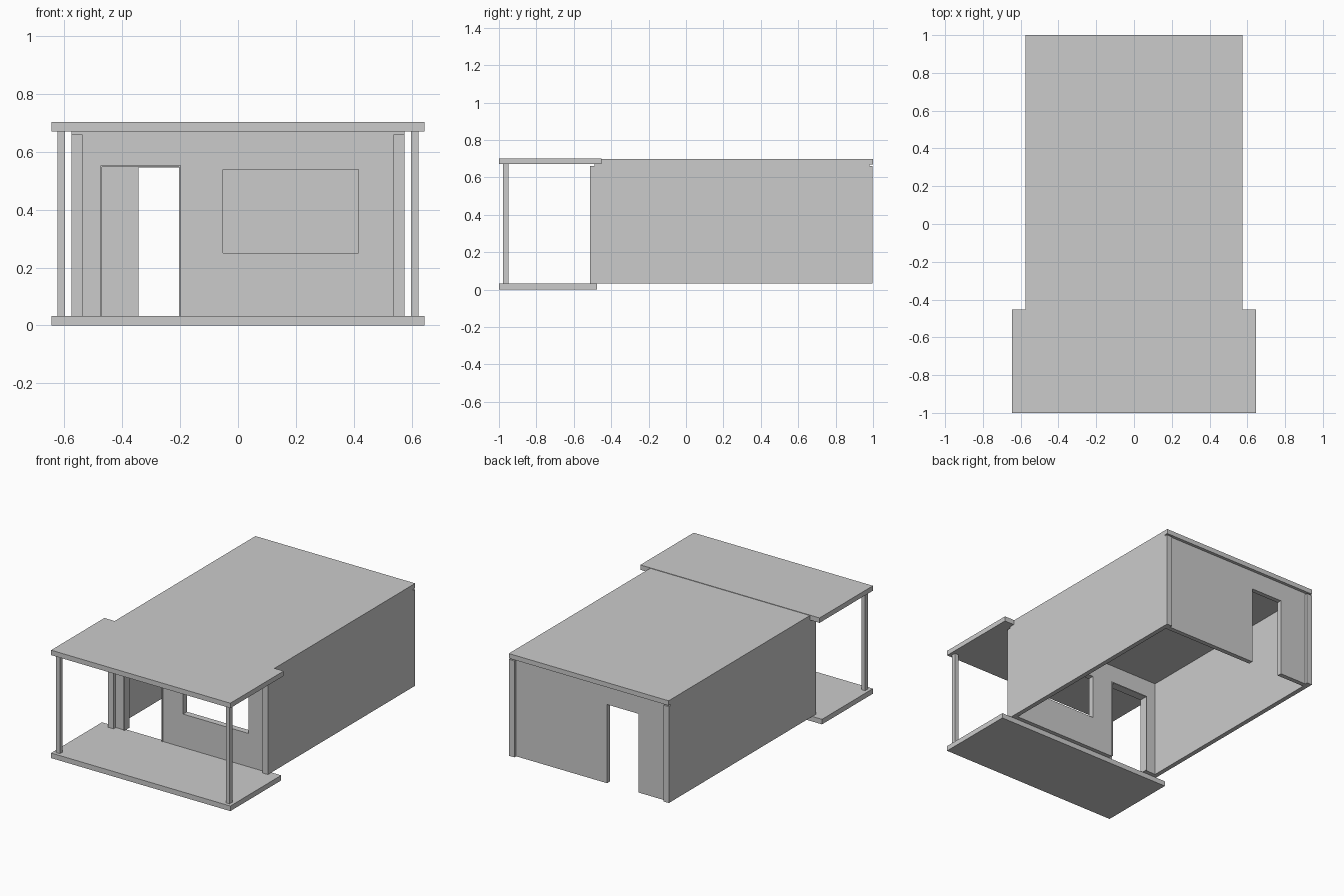
import bpy, bmesh

if "Cube" in bpy.data.objects:
    bpy.data.objects.remove(bpy.data.objects["Cube"])

mat = bpy.data.materials.new("light grey")
mat.diffuse_color = (0.6, 0.6, 0.6, 1)
mat.use_nodes = True
mat.node_tree.nodes["Principled BSDF"].inputs["Base Color"].default_value = mat.diffuse_color


def finish(bm, name):
    bmesh.ops.recalc_face_normals(bm, faces=bm.faces)
    me = bpy.data.meshes.new(name)
    bm.to_mesh(me)
    bm.free()
    me.materials.append(mat)
    ob = bpy.data.objects.new(name, me)
    bpy.context.collection.objects.link(ob)
    return ob


def extrude_y(bm, name, y0, y1):
    """Extrude the flat xz faces in bm from y0 to y1."""
    for v in bm.verts:
        v.co.y = y0
    res = bmesh.ops.extrude_face_region(bm, geom=bm.faces[:], use_keep_orig=True)
    for g in res["geom"]:
        if isinstance(g, bmesh.types.BMVert):
            g.co.y = y1
    return finish(bm, name)


def profile(name, pts, y0, y1):
    bm = bmesh.new()
    bm.faces.new([bm.verts.new((x, 0, z)) for x, z in pts])
    return extrude_y(bm, name, y0, y1)


def box(name, x0, x1, y0, y1, z0, z1):
    return profile(name, [(x0, z0), (x1, z0), (x1, z1), (x0, z1)], y0, y1)


def wall(name, x0, x1, z0, z1, y0, y1, holes):
    """Wall made of grid cells, leaving out the cells inside the openings."""
    xs = sorted({x0, x1, *[h[i] for h in holes for i in (0, 1)]})
    zs = sorted({z0, z1, *[h[i] for h in holes for i in (2, 3)]})
    bm = bmesh.new()
    grid = {(x, z): bm.verts.new((x, 0, z)) for x in xs for z in zs}
    for xa, xb in zip(xs, xs[1:]):
        for za, zb in zip(zs, zs[1:]):
            cx, cz = (xa + xb) / 2, (za + zb) / 2
            if not any(h[0] < cx < h[1] and h[2] < cz < h[3] for h in holes):
                bm.faces.new([grid[p] for p in ((xa, za), (xb, za), (xb, zb), (xa, zb))])
    bmesh.ops.delete(bm, geom=[v for v in bm.verts if not v.link_faces], context='VERTS')
    return extrude_y(bm, name, y0, y1)


W, T = 0.575, 0.03            # house half width, wall thickness
B, C, R = 0.033, 0.668, 0.699  # wall bottom, ceiling, house roof top

# Porch
box("porch_floor", -0.645, 0.645, -1, -0.477, 0, B)
box("porch_roof", -0.645, 0.645, -1, -0.452, 0.67, 0.702)
for side, s in (("left", -1), ("right", 1)):
    a, b = sorted((s * 0.597, s * 0.624))
    box(f"{side}_porch_post", a, b, -0.978, -0.95, B, 0.67)

# House side walls and roof as one open-bottomed shell, with a rear eave
profile("house_shell", [(-W, B), (-W, R), (W, R), (W, B), (W - T, B),
                        (W - T, C), (-W + T, C), (-W + T, B)], -0.49, 0.98)
box("rear_eave", -W, W, 0.98, 1, C, R)

# End walls with openings
wall("front_wall", -W + T, W - T, B, C, -0.49, -0.45,
     [(-0.475, -0.197, B, 0.553), (-0.052, 0.417, 0.25, 0.538)])
wall("back_wall", -W + T, W - T, B, C, 0.95, 0.98, [(-0.344, -0.118, B, 0.545)])

# Front door frame lining
profile("door_frame", [(-0.475, B), (-0.475, 0.553), (-0.197, 0.553), (-0.197, B),
                       (-0.203, B), (-0.203, 0.547), (-0.469, 0.547), (-0.469, B)],
        -0.497, -0.443)

# Corner trim boards
for end, y0, y1 in (("front", -0.513, -0.49), ("back", 0.98, 0.998)):
    for side, s in (("left", -1), ("right", 1)):
        a, b = sorted((s * 0.537, s * W))
        box(f"{end}_{side}_corner_trim", a, b, y0, y1, B, 0.66)
